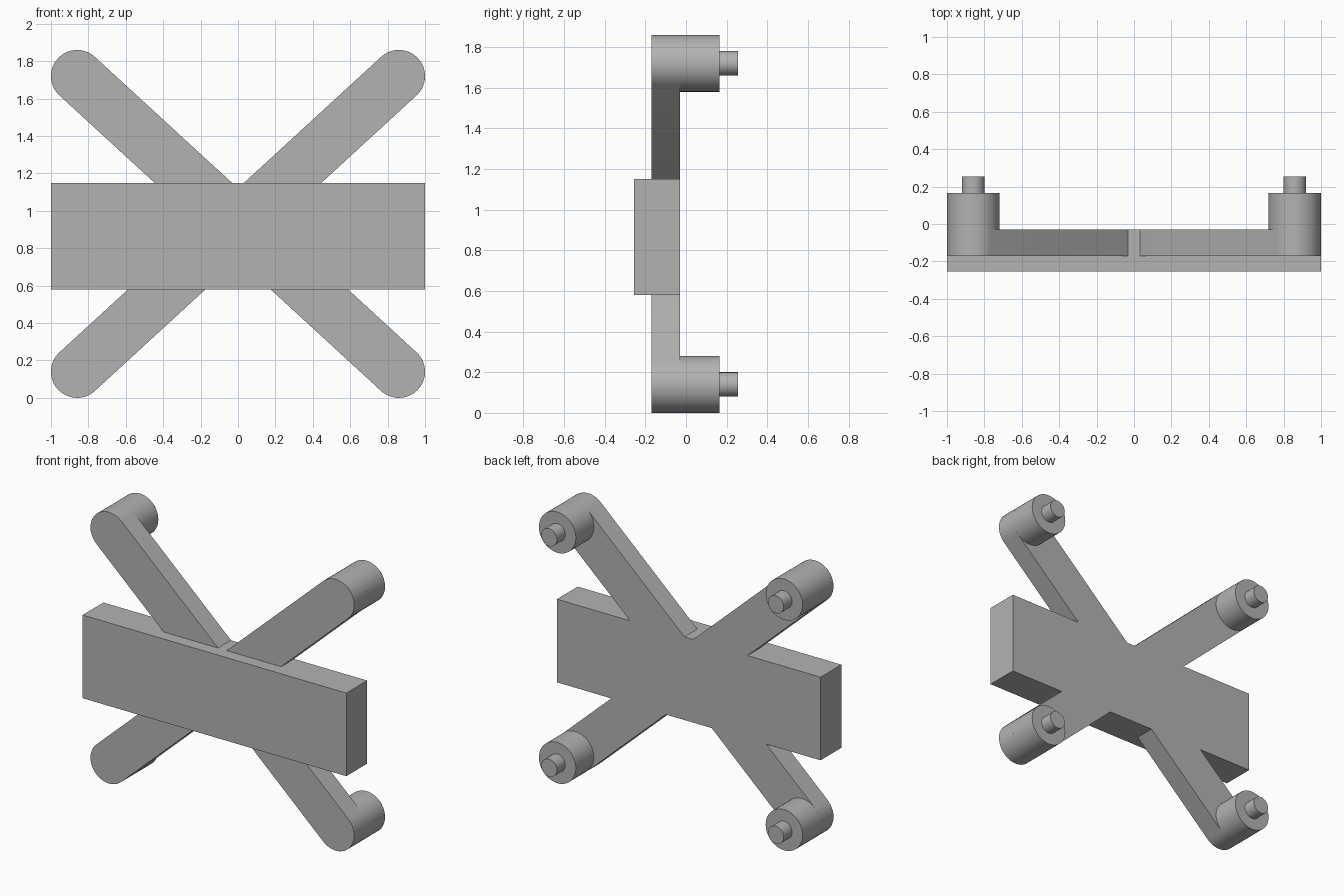
import bpy, bmesh, math
from mathutils import Vector

cube = bpy.data.objects.get("Cube")
if cube:
    bpy.data.objects.remove(cube, do_unlink=True)

grey = bpy.data.materials.new("neutral grey")
grey.use_nodes = True
colour = (0.45, 0.45, 0.45, 1)
grey.diffuse_color = colour
grey.node_tree.nodes["Principled BSDF"].inputs["Base Color"].default_value = colour

RADIUS, PIN_RADIUS = 0.14, 0.06
FRONT, ARM_FRONT, BACK = -0.255, -0.17, -0.03
BOSS_END, PIN_END = 0.165, 0.255
LOW, HIGH, REACH = 0.14, 1.72, 0.86


def prism(name, outline, y0, y1):
    """Extrude an x-z outline from y0 to y1."""
    bm = bmesh.new()
    face = bm.faces.new([bm.verts.new((x, y0, z)) for x, z in outline])
    moved = bmesh.ops.extrude_face_region(bm, geom=[face])["geom"]
    verts = [v for v in moved if isinstance(v, bmesh.types.BMVert)]
    bmesh.ops.translate(bm, verts=verts, vec=(0, y1 - y0, 0))
    bmesh.ops.recalc_face_normals(bm, faces=bm.faces)
    mesh = bpy.data.meshes.new(name)
    bm.to_mesh(mesh)
    bm.free()
    mesh.materials.append(grey)
    obj = bpy.data.objects.new(name, mesh)
    bpy.context.collection.objects.link(obj)
    return obj


def arc(centre, radius, start, sweep, steps):
    return [(centre[0] + radius * math.cos(start + sweep * i / steps),
             centre[1] + radius * math.sin(start + sweep * i / steps))
            for i in range(steps + 1)]


def smooth(obj):
    bpy.ops.object.select_all(action="DESELECT")
    obj.select_set(True)
    bpy.context.view_layer.objects.active = obj
    bpy.ops.object.shade_smooth_by_angle(angle=math.radians(30))


# Front panel
panel = prism("panel", [(-1, 0.58), (1, 0.58), (1, 1.15), (-1, 1.15)], FRONT, BACK)

# Crossed round-ended arms, fused into the panel
for name, side in (("rising_arm", 1), ("falling_arm", -1)):
    a, b = Vector((-side * REACH, LOW)), Vector((side * REACH, HIGH))
    tilt = math.atan2(b.y - a.y, b.x - a.x)
    outline = (arc(b, RADIUS, tilt - math.pi / 2, math.pi, 24)
               + arc(a, RADIUS, tilt + math.pi / 2, math.pi, 24))
    arm = prism(name, outline, ARM_FRONT, BACK)
    fuse = panel.modifiers.new("fuse " + name, "BOOLEAN")
    fuse.operation, fuse.solver, fuse.object = "UNION", "EXACT", arm
    bpy.context.view_layer.objects.active = panel
    bpy.ops.object.modifier_apply(modifier=fuse.name)
    bpy.data.objects.remove(arm, do_unlink=True)
panel.name = "cross_frame"
smooth(panel)

# Round bosses and mounting pins at the four arm ends
for level, z in (("lower", LOW), ("upper", HIGH)):
    for hand, side in (("left", 1), ("right", -1)):
        for part, radius, y0, y1 in (("boss", RADIUS, BACK, BOSS_END),
                                     ("pin", PIN_RADIUS, BOSS_END, PIN_END)):
            circle = arc((side * REACH, z), radius, 0, math.tau, 48)[:-1]
            smooth(prism(f"{level}_{hand}_{part}", circle, y0, y1))
